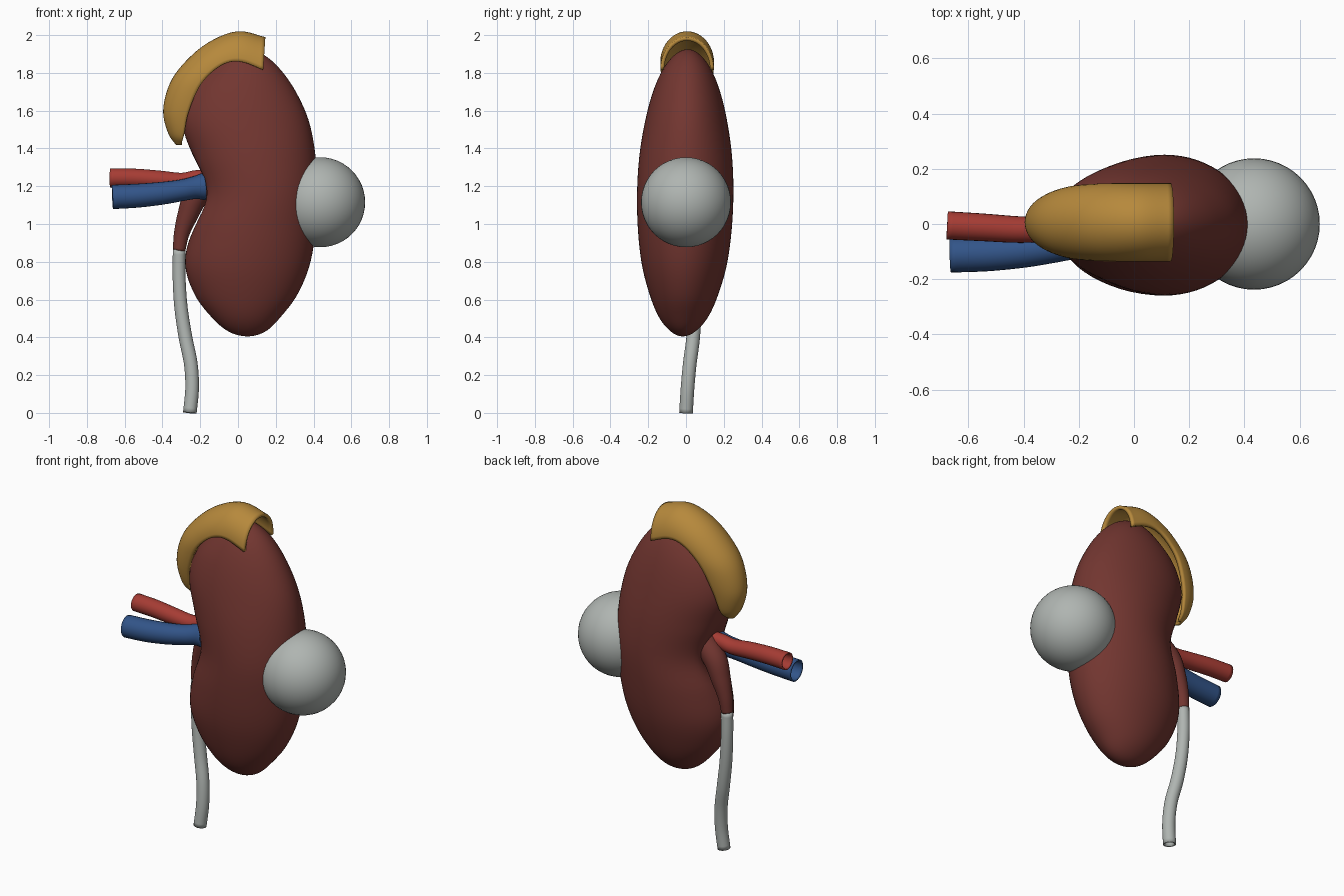
import bpy, math
from mathutils import Vector

if "Cube" in bpy.data.objects:
    bpy.data.objects.remove(bpy.data.objects["Cube"])


def material(name, rgb):
    m = bpy.data.materials.new(name)
    m.diffuse_color = (*rgb, 1)
    m.use_nodes = True
    m.node_tree.nodes["Principled BSDF"].inputs["Base Color"].default_value = m.diffuse_color
    return m


BROWN = material("red_brown", (0.17, 0.037, 0.03))
GOLD = material("ochre", (0.47, 0.25, 0.045))
GREY = material("pale_grey", (0.43, 0.46, 0.44))
RED = material("artery_red", (0.38, 0.045, 0.034))
BLUE = material("vein_blue", (0.032, 0.09, 0.25))


def spline(keys, u):
    """Catmull-Rom interpolation of vectors, u in 0..1."""
    n = len(keys) - 1
    f = min(max(u, 0), 1) * n
    i = min(int(f), n - 1)
    t = f - i
    b, c = Vector(keys[i]), Vector(keys[i + 1])
    a = Vector(keys[i - 1]) if i > 0 else 2 * b - c
    d = Vector(keys[i + 2]) if i + 2 <= n else 2 * c - b
    return 0.5 * (2 * b + (c - a) * t + (2 * a - 5 * b + 4 * c - d) * t * t
                  + (3 * b - a - 3 * c + d) * t ** 3)


def loft(name, rings, mat, closed=True, caps=False, thickness=0):
    """Skin a list of equally long point rings."""
    n = len(rings[0])
    verts = [p for r in rings for p in r]
    faces = []
    for i in range(len(rings) - 1):
        for j in range(n if closed else n - 1):
            k = (j + 1) % n
            faces.append((i * n + j, i * n + k, (i + 1) * n + k, (i + 1) * n + j))
    if caps:
        faces.append(tuple(reversed(range(n))))
        faces.append(tuple(range(len(verts) - n, len(verts))))
    me = bpy.data.meshes.new(name)
    me.from_pydata(verts, [], faces)
    me.materials.append(mat)
    ob = bpy.data.objects.new(name, me)
    bpy.context.collection.objects.link(ob)
    if thickness:
        s = ob.modifiers.new("wall", 'SOLIDIFY')
        s.thickness = thickness
        s.offset = -1
    smooth(ob)
    return ob


def smooth(ob):
    bpy.ops.object.select_all(action='DESELECT')
    ob.select_set(True)
    bpy.context.view_layer.objects.active = ob
    bpy.ops.object.shade_smooth_by_angle(angle=math.radians(40))


def tube(name, keys, mat, steps=32, sides=24):
    """Hollow tube through (x, y, z, radius) keys."""
    pts = [spline(keys, i / steps) for i in range(steps + 1)]
    rings = []
    for i, p in enumerate(pts):
        d = (pts[min(i + 1, steps)] - pts[max(i - 1, 0)]).to_3d().normalized()
        side = d.cross(Vector((0, 1, 0))).normalized()
        up = side.cross(d)
        ring = []
        for j in range(sides):
            a = math.tau * j / sides
            ring.append(p.to_3d() + p.w * (side * math.cos(a) + up * math.sin(a)))
        rings.append(ring)
    return loft(name, rings, mat, thickness=0.008)


# Bean-shaped body: left edge, right edge, half depth at even polar steps
profile = [(.05, .05, 0), (-.05, .145, .065), (-.14, .225, .13),
           (-.23, .315, .182), (-.28, .38, .225), (-.255, .41, .248),
           (-.20, .42, .255), (-.25, .41, .245), (-.295, .375, .217),
           (-.25, .305, .177), (-.145, .22, .125), (-.055, .13, .063), (.04, .04, 0)]
rings = []
for i in range(65):
    u = 0.004 + 0.992 * i / 64
    z = 1.165 - 0.76 * math.cos(math.pi * u)
    left, right, ry = spline(profile, u)
    cx, rx = (left + right) / 2, (right - left) / 2
    cy = -0.018 + 0.028 * u
    ring = []
    for j in range(64):
        a = math.tau * j / 64
        # hollow on the inner side where the vessels enter
        off = (a - math.pi) / 0.30
        dent = 0.07 * math.exp(-off * off - ((z - 1.15) / 0.16) ** 2)
        ring.append((cx + rx * math.cos(a) + dent, cy + ry * math.sin(a), z))
    rings.append(ring)
loft("kidney_body", rings, BROWN, caps=True)

# Crescent gland capping the upper inner end: ridge x, z, rim x, z, half width
cap = [(-.312, 1.43, -.300, 1.435, .012), (-.352, 1.49, -.285, 1.475, .055),
       (-.376, 1.60, -.262, 1.59, .088), (-.343, 1.735, -.205, 1.725, .112),
       (-.265, 1.845, -.13, 1.81, .12), (-.145, 1.945, -.05, 1.855, .122),
       (0, 2.0, .03, 1.855, .122), (.14, 1.97, .133, 1.815, .122)]
rings = []
for i in range(49):
    ox, oz, qx, qz, w = spline_vals = spline([Vector(k) for k in cap], i / 48)
    ring = []
    for j in range(25):
        a = math.pi * (j / 24 - 0.5)
        c = math.cos(a)
        ring.append((qx + (ox - qx) * c, 0.006 + w * math.sin(a), qz + (oz - qz) * c))
    rings.append(ring)
loft("gland_cap", rings, GOLD, closed=False, thickness=0.02)

# Round cyst on the outer side
bpy.ops.mesh.primitive_uv_sphere_add(segments=48, ring_count=24, radius=0.238,
                                     location=(0.435, 0, 1.115))
cyst = bpy.context.object
cyst.name = "cyst"
cyst.data.materials.append(GREY)
smooth(cyst)

# Vessels entering the hollow
tube("artery", [(-.677, -.005, 1.244, .043), (-.55, -.012, 1.243, .042),
                (-.42, -.02, 1.235, .04), (-.30, -.02, 1.227, .036),
                (-.22, -.015, 1.243, .034), (-.12, -.01, 1.25, .032)], RED)
tube("vein", [(-.665, -.112, 1.143, .056), (-.53, -.108, 1.15, .055),
              (-.40, -.098, 1.163, .052), (-.30, -.085, 1.178, .049),
              (-.23, -.07, 1.192, .052), (-.18, -.06, 1.198, .064)], BLUE)

# Funnel leaving the hollow, and the duct running down from it
tube("funnel", [(-.312, .05, .86, .025), (-.298, .05, .95, .033),
                (-.265, .045, 1.05, .047), (-.22, .035, 1.15, .058),
                (-.13, .02, 1.24, .06)], BROWN)
tube("duct", [(-.255, 0, 0, .028), (-.243, .008, .13, .028), (-.25, .02, .26, .028),
              (-.278, .038, .40, .028), (-.302, .048, .56, .027),
              (-.312, .052, .72, .026), (-.312, .05, .865, .025)], GREY)
